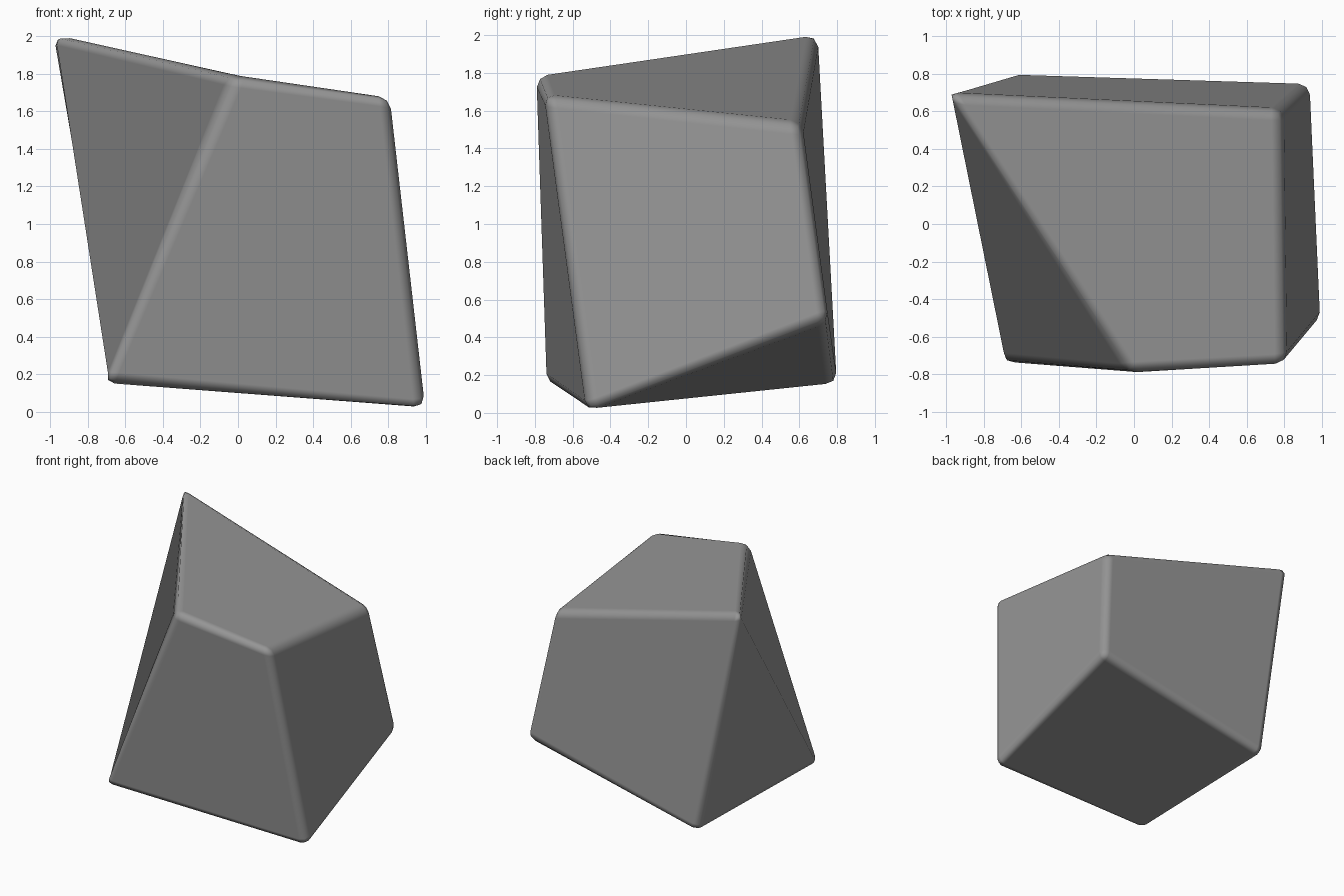
import bpy
from mathutils import Vector

# Remove the default cube
old = bpy.data.objects.get("Cube")
if old:
    bpy.data.objects.remove(old, do_unlink=True)

# Plain grey stone
stone = bpy.data.materials.new("grey_stone")
stone.use_nodes = True
grey = (0.3, 0.3, 0.3, 1)
stone.diffuse_color = grey
stone.node_tree.nodes["Principled BSDF"].inputs["Base Color"].default_value = grey

# Rock: a cube with each corner pulled to its own place
bpy.ops.mesh.primitive_cube_add(size=2)
rock = bpy.context.object
rock.name = "rock"
rock.data.name = "rock"
corners = {
    (-1, -1, -1): (-0.72, -0.745, 0.155),
    (-1, -1, 1): (-0.02, -0.795, 1.79),
    (-1, 1, -1): (-0.66, 0.80, 0.14),
    (-1, 1, 1): (-1.01, 0.70, 2.02),
    (1, -1, -1): (1.0, -0.52, 0.0),
    (1, -1, 1): (0.81, -0.75, 1.68),
    (1, 1, -1): (0.945, 0.755, 0.49),
    (1, 1, 1): (0.79, 0.61, 1.53),
}
for v in rock.data.vertices:
    v.co = Vector(corners[tuple(round(c) for c in v.co)])
rock.data.materials.append(stone)

# Worn, rounded edges with flat faces between them
for face in rock.data.polygons:
    face.use_smooth = True
bevel = rock.modifiers.new("worn_edges", 'BEVEL')
bevel.width = 0.06
bevel.segments = 2
bevel.limit_method = 'NONE'
bevel.harden_normals = True
